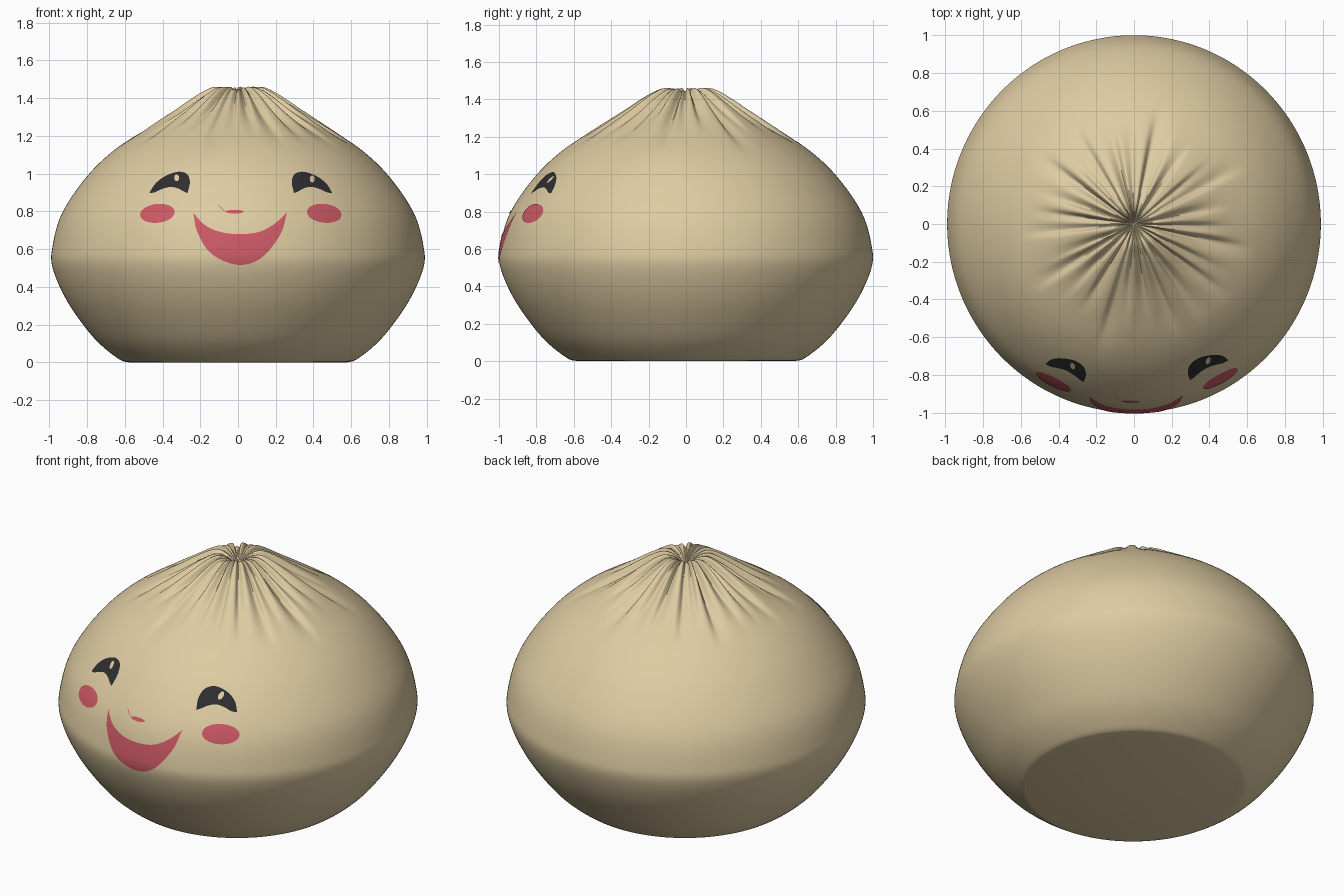
import bpy
import math
import random
from mathutils import Vector

random.seed(4)
if "Cube" in bpy.data.objects:
    bpy.data.objects.remove(bpy.data.objects["Cube"], do_unlink=True)

SEGMENTS = 400
PLEATS = 27
SQUASH = 0.99      # the bun is a touch narrower across than deep


def make_material(name, rgb):
    mat = bpy.data.materials.new(name)
    mat.use_nodes = True
    mat.diffuse_color = (*rgb, 1)
    mat.node_tree.nodes["Principled BSDF"].inputs["Base Color"].default_value = (*rgb, 1)
    return mat


dough = make_material("dough cream", (0.73, 0.60, 0.36))
pink = make_material("rosy pink", (0.60, 0.10, 0.13))
black = make_material("soft black", (0.027, 0.027, 0.03))


def spline(points, steps):
    """Smooth curve through 2D points."""
    pts = [Vector(p) for p in points]
    pts = [2 * pts[0] - pts[1]] + pts + [2 * pts[-1] - pts[-2]]
    out = []
    for a, b, c, d in zip(pts, pts[1:], pts[2:], pts[3:]):
        for i in range(steps):
            t = i / steps
            out.append(0.5 * (2 * b + (c - a) * t + (2 * a - 5 * b + 4 * c - d) * t ** 2
                              + (3 * b - a - 3 * c + d) * t ** 3))
    return out + [pts[-2]]


def make_object(name, verts, faces, mat):
    mesh = bpy.data.meshes.new(name)
    mesh.from_pydata(verts, [], faces)
    mesh.materials.append(mat)
    obj = bpy.data.objects.new(name, mesh)
    bpy.context.collection.objects.link(obj)
    bpy.ops.object.select_all(action="DESELECT")
    obj.select_set(True)
    bpy.context.view_layer.objects.active = obj
    bpy.ops.object.shade_smooth_by_angle(angle=math.radians(50))
    return obj


# Bun body: a turned profile with radial pleats pressed into the crown
side = [(0.58, 0), (0.64, 0.02), (0.77, 0.13), (0.91, 0.32), (0.99, 0.5), (0.99, 0.62),
        (0.94, 0.79), (0.82, 0.97), (0.68, 1.11), (0.5, 1.235), (0.34, 1.34),
        (0.21, 1.425), (0.13, 1.46), (0.07, 1.447), (0.03, 1.415), (0.006, 1.4)]
profile = spline(side, 8)
top_radius = max(p.x for p in profile)
for p in profile:
    p.x /= top_radius

pleats = [((i + random.uniform(-0.22, 0.22)) * math.tau / PLEATS,
           random.uniform(0.55, 0.76), random.uniform(0.022, 0.042),
           random.choice((-1, 1))) for i in range(PLEATS)]


def pleat_depth(angle, r):
    total = 0
    for centre, end, depth, lean in pleats:
        u = (angle - centre + math.pi) % math.tau - math.pi
        u *= lean * PLEATS / math.tau
        if abs(u) > 1.2 or r > end:
            continue
        fade = min(1, (end - r) / 0.35)
        fade = fade * fade * (3 - 2 * fade) * min(1, r / 0.17)
        width = 0.2 if u < 0 else 0.42
        total += depth * fade * math.exp(-(u / width) ** 2)
    return total


verts, faces = [], []
for k, p in enumerate(profile):
    along = profile[min(k + 1, len(profile) - 1)] - profile[max(k - 1, 0)]
    normal = Vector((along.y, -along.x)).normalized()
    for s in range(SEGMENTS):
        angle = s * math.tau / SEGMENTS
        dent = pleat_depth(angle, p.x) if p.y > 0.9 else 0
        r = max(0.002, p.x - normal.x * dent)
        verts.append((r * math.cos(angle) * SQUASH, r * math.sin(angle), p.y - normal.y * dent))
for k in range(len(profile) - 1):
    for s in range(SEGMENTS):
        a, b = k * SEGMENTS + s, k * SEGMENTS + (s + 1) % SEGMENTS
        faces.append((a, b, b + SEGMENTS, a + SEGMENTS))
faces.append(tuple(reversed(range(SEGMENTS))))
faces.append(tuple(range(len(verts) - SEGMENTS, len(verts))))
make_object("bun_body", verts, faces, dough)


def radius_at(z):
    for a, b in zip(profile, profile[1:]):
        if a.y <= z <= b.y:
            return a.x + (b.x - a.x) * (z - a.y) / max(b.y - a.y, 1e-6)
    return 0.1


def face_plate(name, upper, lower, mat, lift=0.004, rows=10):
    """Thin painted patch between two curves, wrapped on the bun's front."""
    columns = list(zip(spline(upper, 8), spline(lower, 8)))
    verts, faces = [], []
    for top, bottom in columns:
        for j in range(rows + 1):
            p = bottom.lerp(top, j / rows)
            r = radius_at(p.y) + lift
            verts.append((p.x, -math.sqrt(r * r - (p.x / SQUASH) ** 2), p.y))
    for i in range(len(columns) - 1):
        for j in range(rows):
            a = i * (rows + 1) + j
            faces.append((a, a + rows + 1, a + rows + 2, a + 1))
    make_object(name, verts, faces, mat)


def oval(name, x, z, rx, rz, tilt, mat, lift=0.004):
    def arc(sign):
        pts = []
        for i in range(9):
            t = math.pi * (1 - i / 8)
            px = rx * math.cos(t)
            pts.append((x + px, z + sign * rz * math.sin(t) + tilt * px))
        return pts
    face_plate(name, arc(1), arc(-1), mat, lift)


# Eyes and cheeks, mirrored about the face's own centre line
FACE_X = 0.015
eye_top = [(-0.485, 0.897), (-0.455, 0.945), (-0.405, 0.985), (-0.335, 1.01),
           (-0.285, 0.998), (-0.27, 0.955), (-0.282, 0.897)]
eye_low = [(-0.485, 0.897), (-0.455, 0.902), (-0.42, 0.918), (-0.375, 0.93),
           (-0.335, 0.923), (-0.305, 0.907), (-0.282, 0.897)]
for label, sign in (("right", 1), ("left", -1)):
    def place(points):
        moved = [(FACE_X + sign * x, z) for x, z in points]
        return moved if sign == 1 else moved[::-1]
    face_plate(label + "_eye", place(eye_top), place(eye_low), black)
    oval(label + "_cheek", FACE_X - sign * 0.442, 0.79, 0.092, 0.05, sign * 0.08, pink)
oval("right_eye_glint", -0.325, 0.978, 0.013, 0.018, 0, dough, 0.007)
oval("left_eye_glint", 0.393, 0.972, 0.013, 0.018, 0, dough, 0.007)

# Smiling mouth
face_plate("mouth",
           [(-0.237, 0.792), (-0.175, 0.728), (-0.095, 0.692), (0, 0.68),
            (0.105, 0.69), (0.19, 0.732), (0.26, 0.795)],
           [(-0.237, 0.792), (-0.215, 0.69), (-0.14, 0.575), (0, 0.517),
            (0.125, 0.555), (0.225, 0.68), (0.26, 0.795)], pink)

# Tiny nose stroke and its fleck
oval("nose", -0.018, 0.799, 0.048, 0.01, 0, pink)
oval("nose_fleck", -0.088, 0.818, 0.02, 0.003, -1, pink)
